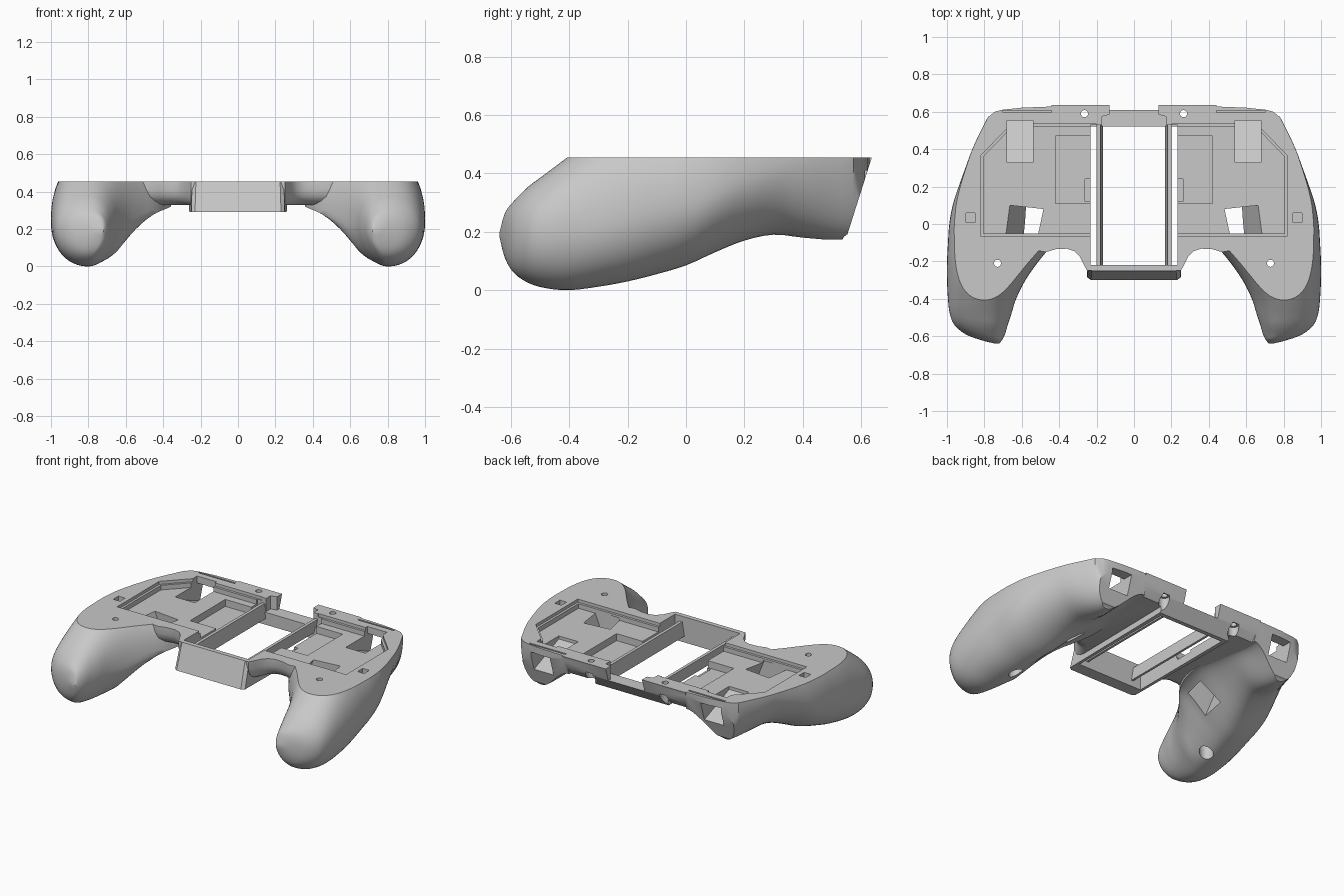
import bpy, bmesh, math

if "Cube" in bpy.data.objects:
    bpy.data.objects.remove(bpy.data.objects["Cube"])

TOP = 0.455
grey = bpy.data.materials.new("plain grey plastic")
grey.use_nodes = True
grey.diffuse_color = (0.58, 0.58, 0.58, 1)
grey.node_tree.nodes["Principled BSDF"].inputs["Base Color"].default_value = grey.diffuse_color


def loft(name, rings):
    """Skin a list of equally long closed rings and cap both ends."""
    bm = bmesh.new()
    loops = [[bm.verts.new(p) for p in ring] for ring in rings]
    n = len(loops[0])
    for a, b in zip(loops, loops[1:]):
        for i in range(n):
            j = (i + 1) % n
            bm.faces.new((a[i], a[j], b[j], b[i]))
    bm.faces.new(loops[0][::-1])
    bm.faces.new(loops[-1])
    bmesh.ops.recalc_face_normals(bm, faces=bm.faces)
    mesh = bpy.data.meshes.new(name)
    bm.to_mesh(mesh)
    bm.free()
    obj = bpy.data.objects.new(name, mesh)
    bpy.context.collection.objects.link(obj)
    mesh.materials.append(grey)
    return obj


def prism(name, low, z0, z1, high=None):
    """Upright prism; a second outline makes it tapered or sheared."""
    return loft(name, [[(x, y, z0) for x, y in low], [(x, y, z1) for x, y in high or low]])


def side_prism(name, yz, x0, x1):
    return loft(name, [[(x, y, z) for y, z in yz] for x in (x0, x1)])


def rect(x0, x1, y0, y1):
    return [(x0, y0), (x1, y0), (x1, y1), (x0, y1)]


def circle(x, y, r):
    steps = [math.tau * i / 24 for i in range(24)]
    return [(x + r * math.cos(t), y + r * math.sin(t)) for t in steps]


def activate(obj):
    bpy.ops.object.select_all(action='DESELECT')
    obj.select_set(True)
    bpy.context.view_layer.objects.active = obj


def boolean(target, other, operation='DIFFERENCE'):
    mod = target.modifiers.new("bool", 'BOOLEAN')
    mod.object, mod.operation, mod.solver = other, operation, 'EXACT'
    activate(target)
    bpy.ops.object.modifier_apply(modifier=mod.name)
    bpy.data.objects.remove(other)


def mirror(obj, bisect=False):
    mod = obj.modifiers.new("mirror", 'MIRROR')
    mod.use_bisect_axis[0] = bisect
    activate(obj)
    bpy.ops.object.modifier_apply(modifier=mod.name)


# Grip sections: y, inner x, keel x, outer x, bottom z, middle z, top z
SECTIONS = [
    (-.638, .72, .735, .75, .18, .19, .20),
    (-.62, .705, .75, .82, .11, .19, .265),
    (-.59, .69, .78, .90, .06, .19, .305),
    (-.54, .675, .79, .96, .025, .2, .355),
    (-.48, .655, .8, .985, .007, .21, .40),
    (-.4, .63, .8, .995, 0, .22, .46),
    (-.3, .58, .79, 1, .012, .23, .53),
    (-.2, .51, .78, 1, .03, .26, .57),
    (-.1, .43, .76, .995, .055, .29, .59),
    (0, .38, .74, .988, .085, .31, .61),
    (.1, .36, .71, .97, .13, .32, .64),
    (.2, .36, .69, .938, .17, .33, .66),
    (.3, .38, .67, .902, .19, .33, .68),
    (.4, .4, .66, .865, .18, .33, .68),
    (.5, .42, .66, .818, .173, .33, .68),
    (.6, .42, .66, .762, .18, .33, .68),
    (.67, .42, .63, .68, .2, .33, .68),
]


def spline(rows, steps):
    """Smooth curve through the section values."""
    out = []
    for i in range(len(rows) - 1):
        quad = [rows[min(max(k, 0), len(rows) - 1)] for k in range(i - 1, i + 3)]
        for s in range(steps):
            t = s / steps
            out.append([q + t / 2 * (r - p + t * (2 * p - 5 * q + 4 * r - e + t * (3 * q - 3 * r + e - p)))
                        for p, q, r, e in zip(*quad)])
    return out + [rows[-1]]


def section(y, xi, xk, xo, zb, zm, zt, n=56):
    """Rounded section; further back the inside flares into the wing and the
    outside leans outwards up to the rim."""
    flare = min(max((y + .3) / .22, 0), 1)
    lean = min(max((y - .05) / .3, 0), 1)
    ring = []
    for i in range(n):
        t = math.tau * (i + 0.5) / n
        c, s = math.cos(t), math.sin(t)
        if c > 0:
            power, mid, width = 2 / (2.1 - .2 * lean), zm + .1 * lean, xo - xk
        else:
            power, mid, width = 2 / (1.8 if s < 0 else 2.2), zm, xk - xi
        x = xk + math.copysign(abs(c) ** power, c) * width
        z = mid + math.copysign(abs(s) ** power, s) * (zt - mid if s > 0 else mid - zb)
        if c < 0 and s < 0:
            h = (xk - x) / width
            z += flare * (zb + (zm - zb) * h * h * (3 - 2 * h) - z)
        ring.append((x, y, z))
    return ring


body = loft("controller_shell", [section(*row) for row in spline(SECTIONS, 3)])

# Wing between grip and frame; its finger notch is rounded underneath
notch = [(.25, -.25), (.27, -.215), (.29, -.175), (.32, -.145), (.36, -.132), (.42, -.135), (.47, -.15)]
wing = [(-.1, -.22)] + notch + [(.6, -.13), (.7, 0), (.7, .66), (-.1, .66)]
levels = [(.328, .09), (.334, .06), (.35, .03), (.375, .01), (.41, 0), (.6, 0)]
boolean(body, loft("wing", [[(x, y + back, z) for x, y in wing] for z, back in levels]), 'UNION')

# Centre frame with a sloping front wall
frame = prism("frame", [(-.1, -.3), (.23, -.3), (.25, -.285), (.262, .66), (-.1, .66)], .29, .62,
              [(-.1, -.2), (.22, -.2), (.24, -.185), (.262, .66), (-.1, .66)])
boolean(body, frame, 'UNION')

# Level top, raked back and the stepped back lip
boolean(body, prism("top_cut", rect(-2, 2, -2, 2), TOP, 2))
boolean(body, side_prism("back_cut", [(.5, .1), (.54, .183), (.553, .192), (.557, .205), (.638, .46),
                                      (.638, .6), (1, .6), (1, .1)], -1, 2))
boolean(body, side_prism("under_cut", [(.54, .1), (.54, .28), (.632, .4), (.64, .46), (1, .46),
                                       (1, .1)], -1, .42))
boolean(body, prism("lip_cut", [(.44, .628), (.6, .622), (.71, .61), (.745, .6), (.775, .575),
                                (1.2, .5), (1.2, 1), (.44, 1)], .3, 1))
boolean(body, prism("lip_groove", rect(.44, .7, .595, .606), .43, 1))

# Screen bay and the gap in the back wall
boolean(body, prism("screen_bay", rect(-.3, .233, -.22, .52), .1, 1))
boolean(body, prism("back_gap", [(-.3, .4), (.233, .4), (.233, .53), (.17, .53), (.17, .575),
                                 (.13, .585), (.13, .8), (-.3, .8)], .37, 1))
boolean(body, prism("back_trim", rect(-.3, .13, .61, 1), .1, 1))

# Stepped electronics tray
tray = [(.2, -.065), (.82, -.065), (.82, .365), (.655, .535), (.2, .535)]
floor = [(.2, -.05), (.805, -.05), (.805, .36), (.65, .52), (.2, .52)]
boolean(body, prism("tray_rim", tray, .435, 1))
boolean(body, prism("tray", floor, .405, 1))
boolean(body, prism("board_pocket", rect(.2, .42, .11, .47), .36, 1))
boolean(body, prism("cable_slot", rect(.2, .262, .12, .24), .345, 1))
boolean(body, prism("switch_pocket", rect(.85, .898, .007, .06), .41, 1))

# Trigger shaft, sloping down and out through the back
boolean(body, side_prism("trigger_shaft", [(.33, 1), (.33, .385), (.8, .2), (.8, .41), (.553, .41),
                                           (.553, 1)], .54, .68))

# Slanted button shaft leaving through the inner side of the grip
high = [(.52, -.06), (.69, -.05), (.67, .1), (.49, .08)]
boolean(body, prism("button_shaft", [(x - .13, y) for x, y in high], .1, .42, high))

# Screw holes with wide counterbores underneath
for x, y, seat, r in ((.73, -.21, .3, .042), (.265, .59, .385, .033)):
    boolean(body, prism("screw_hole", circle(x, y, .019), -.1, 1))
    boolean(body, prism("counterbore", circle(x, y, r), -.1, seat))

mirror(body, True)
activate(body)
bpy.ops.object.shade_smooth_by_angle(angle=math.radians(32))

# Long rails across the screen bay
rails = prism("screen_rails", rect(.165, .18, -.23, .53), .33, .42, rect(.18, .2, -.23, .53))
mirror(rails)
